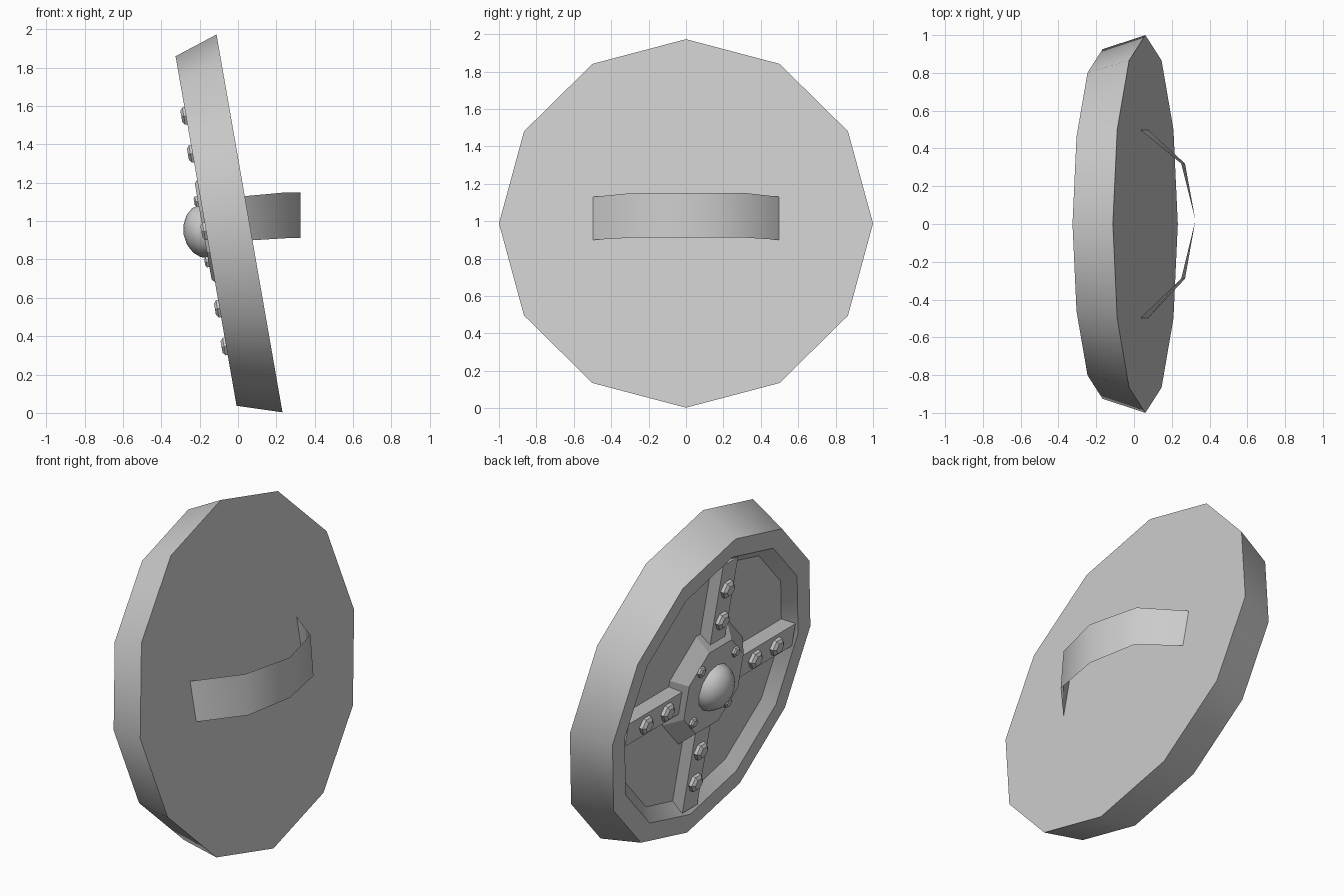
import bpy, bmesh
from math import sin, cos, pi, radians
from mathutils import Matrix, Vector

cube = bpy.data.objects.get("Cube")
if cube:
    bpy.data.objects.remove(cube, do_unlink=True)

grey = bpy.data.materials.new("plain grey")
grey.use_nodes = True
COLOUR = (0.6, 0.6, 0.6, 1)
grey.diffuse_color = COLOUR
grey.node_tree.nodes["Principled BSDF"].inputs["Base Color"].default_value = COLOUR

# Shield frame: local z points out of the face, local y points up along it
T = radians(9.9)
FRAME = Matrix(((0, -sin(T), -cos(T), 0.06),
                (-1, 0, 0, 0),
                (0, cos(T), -sin(T), 0.988),
                (0, 0, 0, 1)))
FLOOR, FRONT = 0.17, 0.23


def finish(name, bm, matrix, smooth):
    mesh = bpy.data.meshes.new(name)
    bm.to_mesh(mesh)
    bm.free()
    mesh.materials.append(grey)
    mesh.transform(matrix)
    obj = bpy.data.objects.new(name, mesh)
    bpy.context.collection.objects.link(obj)
    if smooth:
        bpy.ops.object.select_all(action='DESELECT')
        obj.select_set(True)
        bpy.context.view_layer.objects.active = obj
        bpy.ops.object.shade_smooth_by_angle(angle=radians(smooth))
    return obj


def loft(name, rings, matrix=FRAME, smooth=0):
    """Skin a stack of point rings and cap both ends."""
    bm = bmesh.new()
    rows = [[bm.verts.new(p) for p in ring] for ring in rings]
    n = len(rows[0])
    for low, high in zip(rows, rows[1:]):
        for i in range(n):
            j = (i + 1) % n
            bm.faces.new((low[i], low[j], high[j], high[i]))
    bm.faces.new(rows[0][::-1])
    bm.faces.new(rows[-1])
    bmesh.ops.recalc_face_normals(bm, faces=bm.faces)
    return finish(name, bm, matrix, smooth)


def ring(radius, height, sides, turn=0.0):
    return [(radius * cos(2 * pi * (i + turn) / sides),
             radius * sin(2 * pi * (i + turn) / sides), height) for i in range(sides)]


def rect(x0, x1, half, height):
    return [(x0, -half, height), (x1, -half, height), (x1, half, height), (x0, half, height)]


def bolt(name, x, y, height, radius):
    rings = [ring(radius, 0, 6), ring(radius, 0.4 * radius, 6), ring(0.65 * radius, 0.65 * radius, 6)]
    loft(name, rings, FRAME @ Matrix.Translation((x, y, height)))


# Twelve-sided body with a sunken front
loft("shield_body", [ring(1, 0, 12), ring(0.925, FRONT, 12),
                     ring(0.81, FRONT, 12), ring(0.74, FLOOR, 12)], smooth=31)

# Four bevelled cross bars, each with two bolts
for k, side in enumerate(("right", "top", "left", "bottom")):
    turn = Matrix.Rotation(k * pi / 2, 4, 'Z')
    loft(side + "_bar", [rect(0.2, 0.78, 0.11, FLOOR - 0.01), rect(0.2, 0.78, 0.07, 0.222)],
         FRAME @ turn)
    for name, dist in (("inner", 0.41), ("outer", 0.61)):
        p = turn @ Vector((dist, 0, 0))
        bolt(f"{side}_{name}_bolt", p.x, p.y, 0.22, 0.053)

# Octagonal centre plate with four small bolts
loft("centre_plate", [ring(0.38, FLOOR - 0.01, 8, 0.5), ring(0.275, 0.245, 8, 0.5)])
for x in (-1, 1):
    for y in (-1, 1):
        bolt("plate_bolt", 0.16 * x, 0.16 * y, 0.244, 0.032)

# Domed boss
dome = [ring(0.14 * cos(a), 0.24 + 0.108 * sin(a), 12)
        for a in (0, pi / 8, pi / 4, 3 * pi / 8, 0.49 * pi)]
loft("boss", dome, smooth=50)

# Thin arm strap on the back: y, then x and z of its upper and lower edges
strap = [(0.5, 0.033, 1.13, 0.073, 0.9), (0.32, 0.25, 1.15, 0.27, 0.912),
         (0.02, 0.325, 1.15, 0.325, 0.912), (-0.29, 0.25, 1.15, 0.27, 0.912),
         (-0.5, 0.033, 1.13, 0.073, 0.9)]
bm = bmesh.new()
pairs = [(bm.verts.new((xt, y, zt)), bm.verts.new((xb, y, zb))) for y, xt, zt, xb, zb in strap]
for (a, b), (c, d) in zip(pairs, pairs[1:]):
    bm.faces.new((a, c, d, b))
bmesh.ops.recalc_face_normals(bm, faces=bm.faces)
for f in bm.faces:
    f.normal_update()
if sum(f.normal.x for f in bm.faces) < 0:
    bmesh.ops.reverse_faces(bm, faces=bm.faces)
finish("arm_strap", bm, Matrix.Identity(4), 50)
